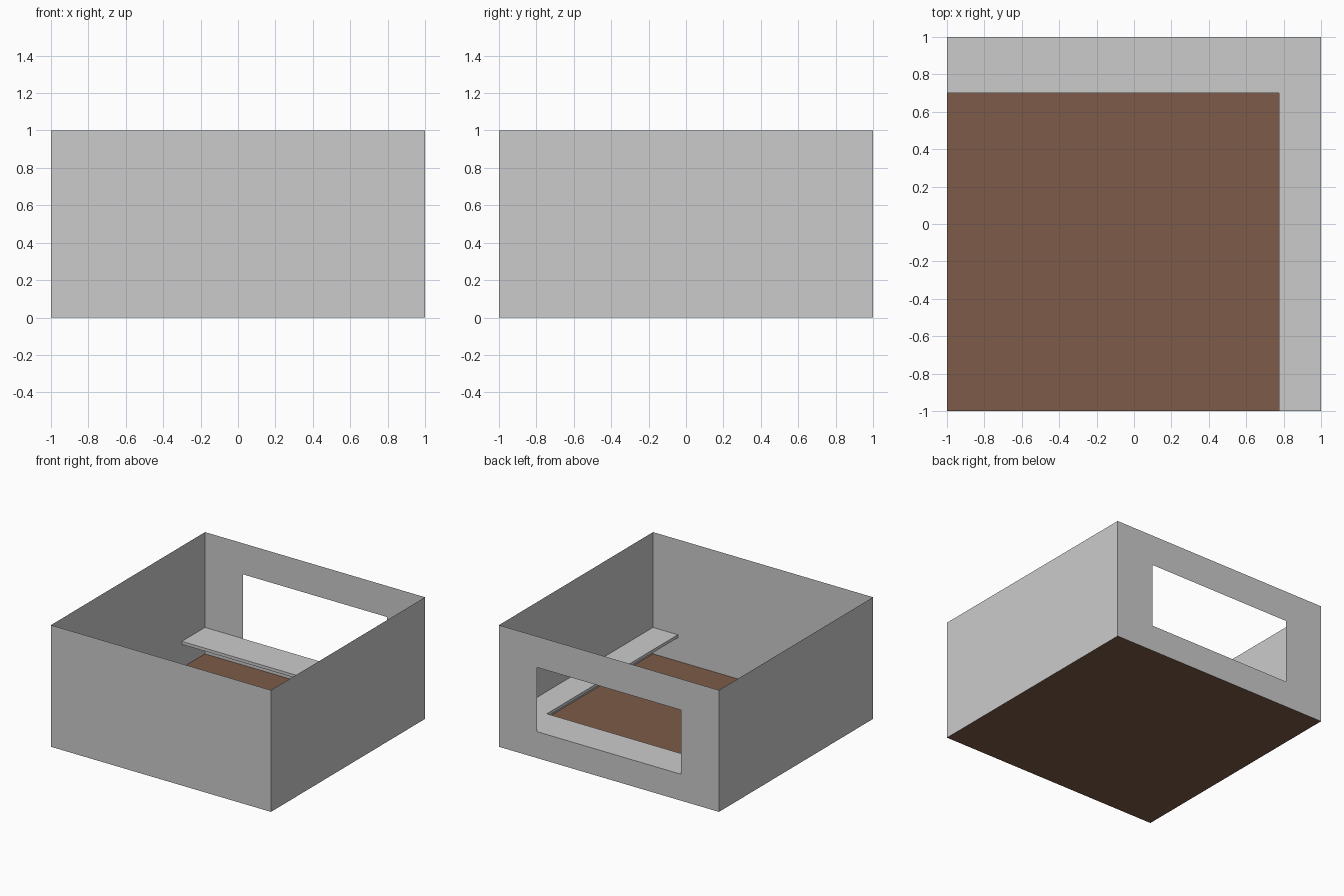
import bpy

if "Cube" in bpy.data.objects:
    bpy.data.objects.remove(bpy.data.objects["Cube"])

LEDGE_Z = 0.217      # ledge top, level with the window sill
LEDGE_T = 0.025      # ledge thickness
IN_X, IN_Y = 0.775, 0.70   # inner edges of the L-shaped ledge


def make_mesh(name, verts, faces, color=None):
    mesh = bpy.data.meshes.new(name)
    mesh.from_pydata(verts, [], faces)
    mesh.update()
    obj = bpy.data.objects.new(name, mesh)
    bpy.context.collection.objects.link(obj)
    if color:
        mat = bpy.data.materials.new(name + "_material")
        mat.diffuse_color = color
        mat.use_nodes = True
        mat.node_tree.nodes["Principled BSDF"].inputs["Base Color"].default_value = mat.diffuse_color
        mesh.materials.append(mat)
    return obj


def rect_xz(x0, x1, z0, z1, y):
    return [(x0, y, z0), (x1, y, z0), (x1, y, z1), (x0, y, z1)]


# Brown floor sheet
make_mesh("floor", [(-1, -1, 0), (1, -1, 0), (1, 1, 0), (-1, 1, 0)],
          [(0, 1, 2, 3)], (0.205, 0.104, 0.065, 1))

# Plain single-sheet walls
make_mesh("front_wall", rect_xz(-1, 1, 0, 1, -1), [(0, 1, 2, 3)])
for name, x, face in (("left_wall", -1, (3, 2, 1, 0)), ("right_wall", 1, (0, 1, 2, 3))):
    make_mesh(name, [(x, -1, 0), (x, 1, 0), (x, 1, 1), (x, -1, 1)], [face])

# Back wall: a ring of four faces around the window opening
ring = [((i + 1) % 4, i, i + 4, (i + 1) % 4 + 4) for i in range(4)]
make_mesh("back_wall",
          rect_xz(-1, 1, 0, 1, 1) + rect_xz(-0.655, 0.655, LEDGE_Z, 0.745, 1), ring)

# L-shaped ledge along the back and right walls; wall-side faces left open
outline = [(-1, IN_Y), (IN_X, IN_Y), (IN_X, -1), (1, -1), (1, IN_Y), (1, 1), (IN_X, 1), (-1, 1)]
verts = [(x, y, z) for z in (LEDGE_Z, LEDGE_Z - LEDGE_T) for x, y in outline]
tops = [(0, 1, 6, 7), (1, 4, 5, 6), (1, 2, 3, 4)]
bottoms = [tuple(i + 8 for i in reversed(f)) for f in tops]
edges = [(i + 1, i, i + 8, i + 9) for i in (0, 1)]
make_mesh("ledge", verts, tops + bottoms + edges)
